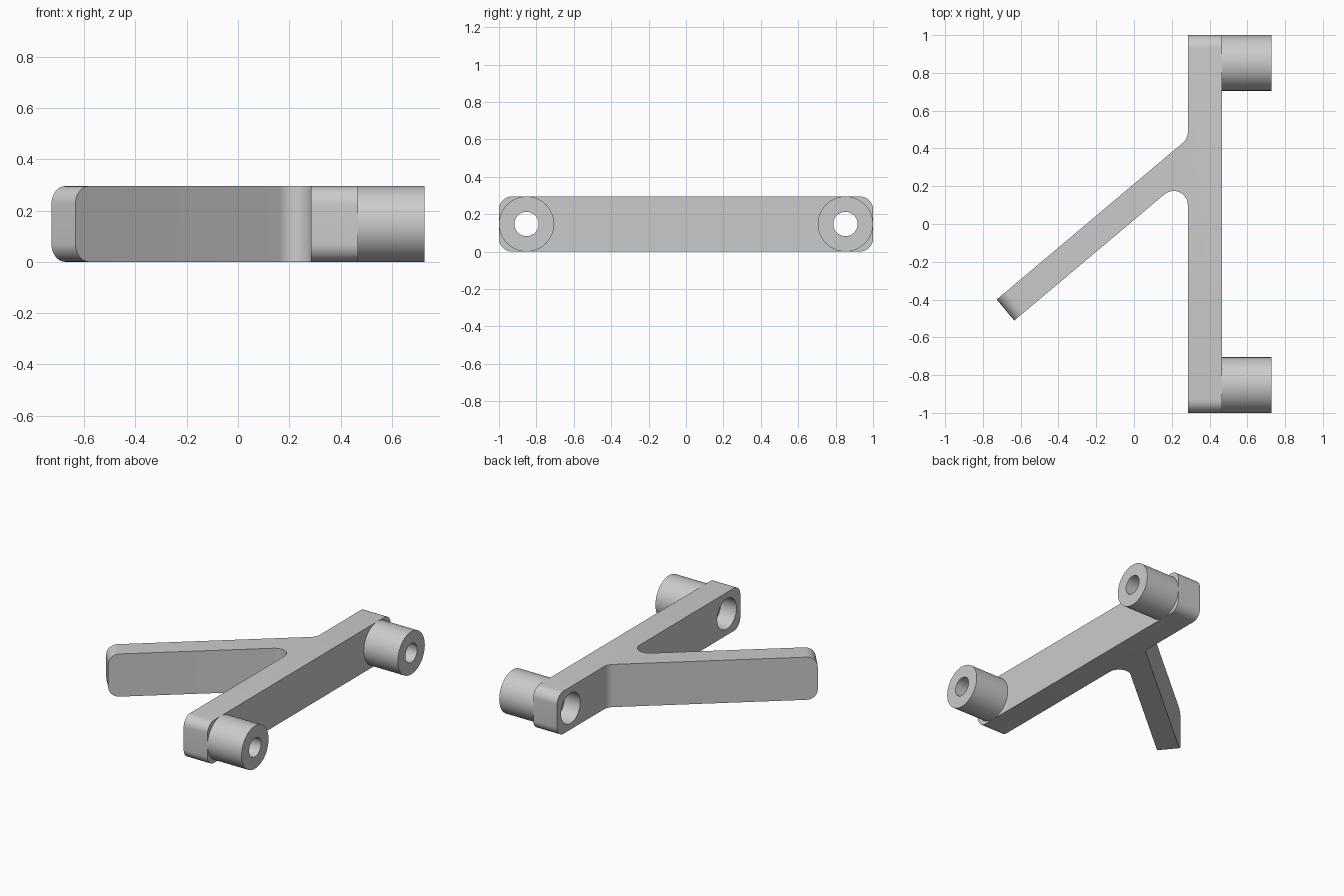
import bpy, bmesh, math

if "Cube" in bpy.data.objects:
    bpy.data.objects.remove(bpy.data.objects["Cube"])

H = 0.295                      # overall height
X0, X1, X2 = 0.285, 0.467, 0.727   # bar back, bar front, boss end
BOSS_Y, MID = 0.8525, H / 2
BOSS_R, BORE_R, HEAD_R, HEAD_DEPTH = MID, 0.065, 0.105, 0.12

grey = bpy.data.materials.new("light grey")
grey.diffuse_color = (0.6, 0.6, 0.6, 1)
grey.use_nodes = True
grey.node_tree.nodes["Principled BSDF"].inputs["Base Color"].default_value = grey.diffuse_color


def make(name, bm):
    bmesh.ops.recalc_face_normals(bm, faces=bm.faces[:])
    me = bpy.data.meshes.new(name)
    bm.to_mesh(me)
    bm.free()
    me.materials.append(grey)
    ob = bpy.data.objects.new(name, me)
    bpy.context.collection.objects.link(ob)
    return ob


def activate(ob):
    bpy.ops.object.select_all(action='DESELECT')
    ob.select_set(True)
    bpy.context.view_layer.objects.active = ob


def smooth(ob):
    activate(ob)
    bpy.ops.object.shade_smooth_by_angle(angle=math.radians(30))


def lathe(name, profile, y, caps=False, n=64):
    """Revolve (x, radius) points about an axis parallel to x."""
    bm = bmesh.new()
    rings = [[bm.verts.new((x, y + r * math.cos(2 * math.pi * i / n),
                            MID + r * math.sin(2 * math.pi * i / n)))
              for i in range(n)] for x, r in profile]
    for a, b in zip(rings, rings[1:]):
        for i in range(n):
            j = (i + 1) % n
            bm.faces.new((a[i], a[j], b[j], b[i]))
    if caps:
        bm.faces.new(rings[0])
        bm.faces.new(rings[-1])
    return make(name, bm)


def arc(cx, cy, r, a0, a1, n=12):
    angles = [math.radians(a0 + (a1 - a0) * i / n) for i in range(n + 1)]
    return [(cx + r * math.cos(a), cy + r * math.sin(a)) for a in angles]


# Straight bar with a slanted arm, joined by fillets
bar = [(X0, -1), (X1, -1), (X1, 1), (X0, 1)]
tip = [(-0.727, -0.400), (-0.634, -0.511)]
outline = (bar + arc(0.21, 0.487, 0.075, 0, -50) + tip
           + arc(0.21, 0.10, 0.075, 130, 0))
bm = bmesh.new()
base = bm.faces.new([bm.verts.new((x, y, 0)) for x, y in outline])
top = bmesh.ops.extrude_face_region(bm, geom=[base])["geom"]
for v in top:
    if isinstance(v, bmesh.types.BMVert):
        v.co.z = H


def is_end_edge(e):
    a, b = (v.co for v in e.verts)
    if abs(a.z - b.z) > 1e-4:
        return False
    bar_end = abs(abs(a.y) - 1) < 1e-4 and abs(a.y - b.y) < 1e-4
    return bar_end or max(a.x, b.x) < -0.6


# Rounded corners at the bar ends and arm tip
bmesh.ops.bevel(bm, geom=[e for e in bm.edges if is_end_edge(e)],
                offset=0.07, segments=10, profile=0.5, affect='EDGES')
frame = make("bar_and_arm", bm)

# Stepped screw holes and tubular bosses
for side, y in (("front", -BOSS_Y), ("back", BOSS_Y)):
    step = X0 + HEAD_DEPTH
    cutter = lathe("hole_cutter", [(X0 - 0.1, HEAD_R), (step, HEAD_R),
                                   (step, BORE_R), (X1 + 0.1, BORE_R)], y, True)
    cutter.hide_render = True
    activate(frame)
    mod = frame.modifiers.new("hole", 'BOOLEAN')
    mod.operation, mod.solver, mod.object = 'DIFFERENCE', 'EXACT', cutter
    bpy.ops.object.modifier_apply(modifier=mod.name)
    bpy.data.objects.remove(cutter, do_unlink=True)
    smooth(lathe(side + "_boss", [(X1, BOSS_R), (X2, BOSS_R),
                                  (X2, BORE_R), (X1, BORE_R)], y))
smooth(frame)
